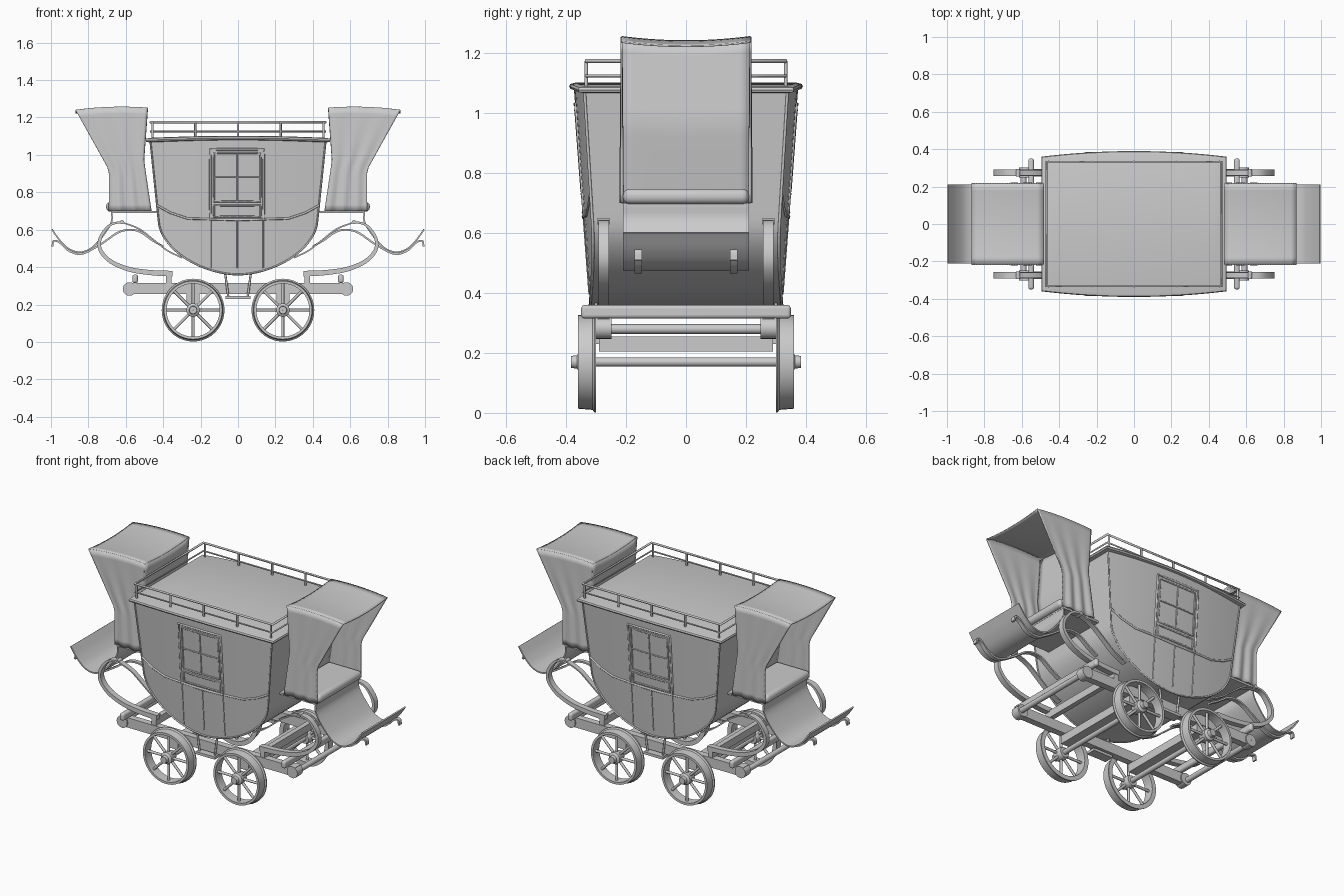
import bpy, bmesh, math
from mathutils import Vector

cube = bpy.data.objects.get("Cube")
if cube:
    bpy.data.objects.remove(cube)

grey = bpy.data.materials.new("plain_grey")
grey.use_nodes = True
GREY = (0.6, 0.6, 0.6, 1)
grey.diffuse_color = GREY
grey.node_tree.nodes["Principled BSDF"].inputs["Base Color"].default_value = GREY


# ---------- helpers ----------
def add(name, data, mirror):
    ob = bpy.data.objects.new(name, data)
    bpy.context.collection.objects.link(ob)
    data.materials.append(grey)
    if mirror:
        mod = ob.modifiers.new("mirror", 'MIRROR')
        mod.use_axis = ("X" in mirror, "Y" in mirror, False)
    return ob


def loft(name, rings, mirror="", caps=True, closed=False):
    """Skin a list of rings; caps are quad strips across each end ring."""
    bm = bmesh.new()
    rows = [[bm.verts.new(p) for p in ring] for ring in rings]
    m = len(rows[0])
    pairs = list(zip(rows, rows[1:])) + ([(rows[-1], rows[0])] if closed else [])
    for a, b in pairs:
        for i in range(m):
            j = (i + 1) % m
            bm.faces.new((a[i], a[j], b[j], b[i]))
    if caps and not closed:
        for r in (rows[0], rows[-1]):
            for i in range(m // 2 - 1):
                bm.faces.new((r[i], r[i + 1], r[m - 2 - i], r[m - 1 - i]))
    bmesh.ops.recalc_face_normals(bm, faces=bm.faces)
    me = bpy.data.meshes.new(name)
    bm.to_mesh(me)
    bm.free()
    return add(name, me, mirror)


def box(name, x, y, z, mirror="", bevel=0):
    rings = [[(x[0], y[0], h), (x[1], y[0], h), (x[1], y[1], h), (x[0], y[1], h)] for h in z]
    ob = loft(name, rings, mirror)
    if bevel:
        mod = ob.modifiers.new("bevel", 'BEVEL')
        mod.width, mod.segments = bevel, 4
    return ob


def sheet(name, fn, nu, nv, thick, mirror=""):
    """Surface from a function of u and v, given a little thickness."""
    bm = bmesh.new()
    g = [[bm.verts.new(fn(i / nu, j / nv)) for j in range(nv + 1)] for i in range(nu + 1)]
    for i in range(nu):
        for j in range(nv):
            bm.faces.new((g[i][j], g[i + 1][j], g[i + 1][j + 1], g[i][j + 1]))
    me = bpy.data.meshes.new(name)
    bm.to_mesh(me)
    bm.free()
    ob = add(name, me, "")
    mod = ob.modifiers.new("thickness", 'SOLIDIFY')
    mod.thickness, mod.offset = thick, 0
    mod = ob.modifiers.new("mirror", 'MIRROR')
    mod.use_axis = ("X" in mirror, "Y" in mirror, False)
    return ob


def lathe(name, prof, cx, cz, mirror="", steps=40):
    """Turn a closed (y, radius) profile about an axle along y."""
    angles = [2 * math.pi * k / steps for k in range(steps)]
    return loft(name, [[(cx + r * math.cos(a), y, cz + r * math.sin(a)) for y, r in prof]
                       for a in angles], mirror, closed=True)


def rod(name, cx, cz, r, y0, y1, mirror=""):
    return lathe(name, [(y0, 0.001), (y0, r), (y1, r), (y1, 0.001)], cx, cz, mirror, 20)


def smooth(pts, n=6):
    p = [Vector(q) for q in pts]
    p = [2 * p[0] - p[1]] + p + [2 * p[-1] - p[-2]]
    out = []
    for a, b, c, d in zip(p, p[1:], p[2:], p[3:]):
        for k in range(n):
            t = k / n
            out.append(0.5 * (2 * b + (c - a) * t + (2 * a - 5 * b + 4 * c - d) * t * t
                              + (3 * b - a - 3 * c + d) * t ** 3))
    return out + [p[-2]]


def tube(name, pts, r, mirror="", cyclic=False):
    cu = bpy.data.curves.new(name, 'CURVE')
    cu.dimensions, cu.bevel_depth, cu.bevel_resolution = '3D', r, 2
    cu.use_fill_caps = True
    sp = cu.splines.new('POLY')
    sp.points.add(len(pts) - 1)
    for q, p in zip(sp.points, pts):
        q.co = (*p, 1)
    sp.use_cyclic_u = cyclic
    return add(name, cu, mirror)


def strap(name, path, t0, t1, yc, w, mirror="XY"):
    """Flat bar following an x-z path, tapering from t0 to t1."""
    p = smooth([(x, 0, z) for x, z in path])
    rings = []
    for i, q in enumerate(p):
        d = (p[min(i + 1, len(p) - 1)] - p[max(i - 1, 0)]).normalized()
        n = Vector((-d.z, 0, d.x)) * (t0 + (t1 - t0) * i / (len(p) - 1)) / 2
        s = Vector((0, w / 2, 0))
        c = q + Vector((0, yc, 0))
        rings.append([c + n - s, c + n + s, c - n + s, c - n - s])
    return loft(name, rings, mirror)


# ---------- coach body ----------
BELT, FLOOR, EAVE = 0.65, 0.36, 1.085


def half_x(z):
    if z >= BELT:
        return 0.425 + 0.045 * (z - BELT) / (EAVE - BELT)
    return 0.425 * max(1 - ((BELT - z) / (BELT - FLOOR)) ** 1.8, 0.0005) ** 0.55


def side_y(x, z):
    return 0.32 + 0.075 * (z - FLOOR) - 0.035 * (x / 0.47) ** 2


def ring(hx, fy, fz, n=16):
    xs = [hx * (2 * i / n - 1) for i in range(n + 1)]
    return [(x, -fy(x), fz(x)) for x in xs] + [(x, fy(x), fz(x)) for x in reversed(xs)]


levels = [BELT - (BELT - FLOOR) * math.cos(k * math.pi / 32) for k in range(17)]
levels += [BELT + (EAVE - BELT) * k / 5 for k in range(1, 6)]
loft("coach_body", [ring(half_x(z), lambda x: side_y(x, z), lambda x: z) for z in levels])


def roof_ring(inset, z):
    return ring(0.495 - inset, lambda x: 0.39 - 0.03 * (x / 0.495) ** 2 - inset,
                lambda x: z + 0.012 * (1 - (x / 0.495) ** 2))


loft("roof", [roof_ring(i, z) for i, z in
              ((0.02, 1.066), (0.004, 1.07), (0, 1.078), (0.004, 1.086), (0.02, 1.09))])


def trim(name, path, r, cyclic=False):
    """Moulding laid on the curved coach side."""
    pts = []
    ends = list(zip(path, path[1:] + (path[:1] if cyclic else [])))
    for (x0, z0), (x1, z1) in ends:
        for k in range(6):
            x, z = x0 + (x1 - x0) * k / 6, z0 + (z1 - z0) * k / 6
            pts.append((x, side_y(x, z), z))
    if not cyclic:
        x, z = path[-1]
        pts.append((x, side_y(x, z), z))
    tube(name, pts, r, "Y", cyclic)


def rect_trim(name, x0, x1, z0, z1, r=0.005):
    trim(name, [(x0, z0), (x1, z0), (x1, z1), (x0, z1)], r, True)


rect_trim("door_frame", -0.148, 0.138, 0.655, 1.03, 0.006)
rect_trim("window_frame", -0.128, 0.12, 0.75, 1.01)
rect_trim("door_panel", -0.128, 0.12, 0.67, 0.73)
trim("window_bar_upright", [(-0.004, 0.75), (-0.004, 1.01)], 0.004)
trim("window_bar_level", [(-0.128, 0.88), (0.12, 0.88)], 0.004)
for x in (-0.145, -0.004, 0.135):
    trim("door_seam", [(x, 0.655), (x, 0.395)], 0.003)
trim("belt_moulding", [(-0.433, 0.73), (-0.36, 0.69), (-0.27, 0.66), (0, 0.652),
                       (0.27, 0.66), (0.36, 0.69), (0.433, 0.73)], 0.006)
edge = [(half_x(z), z) for z in levels]
trim("body_edge_moulding", [(-x, z) for x, z in reversed(edge)] + edge, 0.005)

# ---------- roof rail ----------
for z, r in ((1.175, 0.007), (1.125, 0.005)):
    tube("roof_rail", [(-0.468, -0.333, z), (0.468, -0.333, z), (0.468, 0.333, z),
                       (-0.468, 0.333, z)], r, "", True)
for x in (0, 0.228, 0.457):
    tube("rail_post", [(x, 0.333, 1.08), (x, 0.333, 1.175)], 0.006, "XY" if x else "Y")

# ---------- hooded seats at both ends ----------
HOOD = 0.215


def back_x(z):
    return 0.465 + 0.04 * min((z - 0.7) / 0.27, 1) - 0.02 * max((z - 0.97) / 0.28, 0)


def front_x(z):
    return 0.69 + max(z - 0.92, 0) * 0.56


def roof_z(u):
    return 1.25 + 0.04 * u * (1 - u) - 0.012 * u


def hood_side(u, v):
    z = 0.7 + (roof_z(u) - 0.7) * v
    x = back_x(z) + (front_x(z) - back_x(z)) * u
    return x, HOOD + 0.005 * math.sin(u * 6 * math.pi) * (1 - v), z


def hood_roof(u, v):
    x, y, z = hood_side(u, 1)
    return x, y * (2 * v - 1), z - 0.014 * (1 - (2 * v - 1) ** 2)


def hood_back(u, v):
    x, y, z = hood_side(0, v)
    return x, y * (2 * u - 1), z - 0.014 * v * (1 - (2 * u - 1) ** 2)


sheet("hood_side", hood_side, 30, 16, 0.006, "XY")
sheet("hood_roof", hood_roof, 12, 12, 0.006, "X")
sheet("hood_back", hood_back, 12, 12, 0.006, "X")
box("seat_cushion", (0.47, 0.705), (-0.21, 0.21), (0.697, 0.748), "X", 0.022)
box("seat_board", (0.42, 0.68), (-0.21, 0.21), (0.688, 0.7), "X")
strap("footboard", [(0.675, 0.7), (0.677, 0.64), (0.72, 0.57), (0.78, 0.505), (0.84, 0.48),
                    (0.9, 0.495), (0.95, 0.54), (0.995, 0.602)], 0.008, 0.008, 0, 0.42, "X")
strap("footboard_iron", [(0.4, 0.51), (0.46, 0.545), (0.54, 0.595), (0.63, 0.59), (0.73, 0.525),
                         (0.83, 0.472), (0.9, 0.485), (0.95, 0.53), (0.985, 0.54),
                         (0.992, 0.51)], 0.01, 0.01, 0.16, 0.025)

# ---------- springs and leather braces ----------
strap("c_spring", [(0.35, 0.365), (0.46, 0.37), (0.58, 0.388), (0.68, 0.43), (0.735, 0.49),
                   (0.738, 0.55), (0.705, 0.605), (0.67, 0.632), (0.62, 0.64)],
      0.03, 0.01, 0.275, 0.035)
rod("spring_eye", 0.62, 0.64, 0.011, 0.255, 0.295, "XY")
strap("body_brace", [(0.62, 0.64), (0.53, 0.605), (0.45, 0.545), (0.38, 0.49), (0.3, 0.45)],
      0.008, 0.008, 0.275, 0.03)

# ---------- undercarriage ----------
box("side_beam", (-0.6, 0.6), (0.255, 0.295), (0.255, 0.315), "Y")
rod("beam_scroll", 0.58, 0.283, 0.036, 0.248, 0.302, "XY")
rod("end_rod", 0.59, 0.28, 0.016, -0.25, 0.25, "X")
box("end_crossbar", (0.535, 0.565), (-0.35, 0.35), (0.315, 0.36), "X", 0.012)
box("inner_crossbar", (0.355, 0.385), (-0.29, 0.29), (0.315, 0.36), "X")
box("axle_bolster", (0.205, 0.275), (-0.29, 0.29), (0.205, 0.255), "X")
for x in (-0.06, 0.06):
    tube("step_hanger", [(x * 1.15, 0.3, 0.37), (x * 0.85, 0.3, 0.235)], 0.006, "Y")
box("step_plate", (-0.066, 0.066), (0.26, 0.32), (0.23, 0.246), "Y")

# ---------- flanged wheels ----------
WX, WZ = 0.24, 0.17
rod("axle", WX, WZ, 0.015, -0.34, 0.34, "X")
lathe("wheel_rim", [(0.3, 0.168), (0.306, 0.168), (0.312, 0.16), (0.36, 0.156),
                    (0.36, 0.142), (0.3, 0.142)], WX, WZ, "XY")
lathe("wheel_hub", [(0.3, 0.001), (0.3, 0.03), (0.315, 0.036), (0.355, 0.036), (0.364, 0.022),
                    (0.384, 0.02), (0.384, 0.001)], WX, WZ, "XY", 20)
for k in range(8):
    a = k * math.pi / 4
    tube("spoke", [(WX + r * math.cos(a), 0.332, WZ + r * math.sin(a)) for r in (0.03, 0.146)],
         0.008, "XY")

# ---------- smooth shading with sharp edges ----------
bpy.ops.object.select_all(action='DESELECT')
for ob in bpy.context.scene.objects:
    if ob.type == 'MESH':
        ob.select_set(True)
        bpy.context.view_layer.objects.active = ob
bpy.ops.object.shade_smooth_by_angle(angle=math.radians(35))
